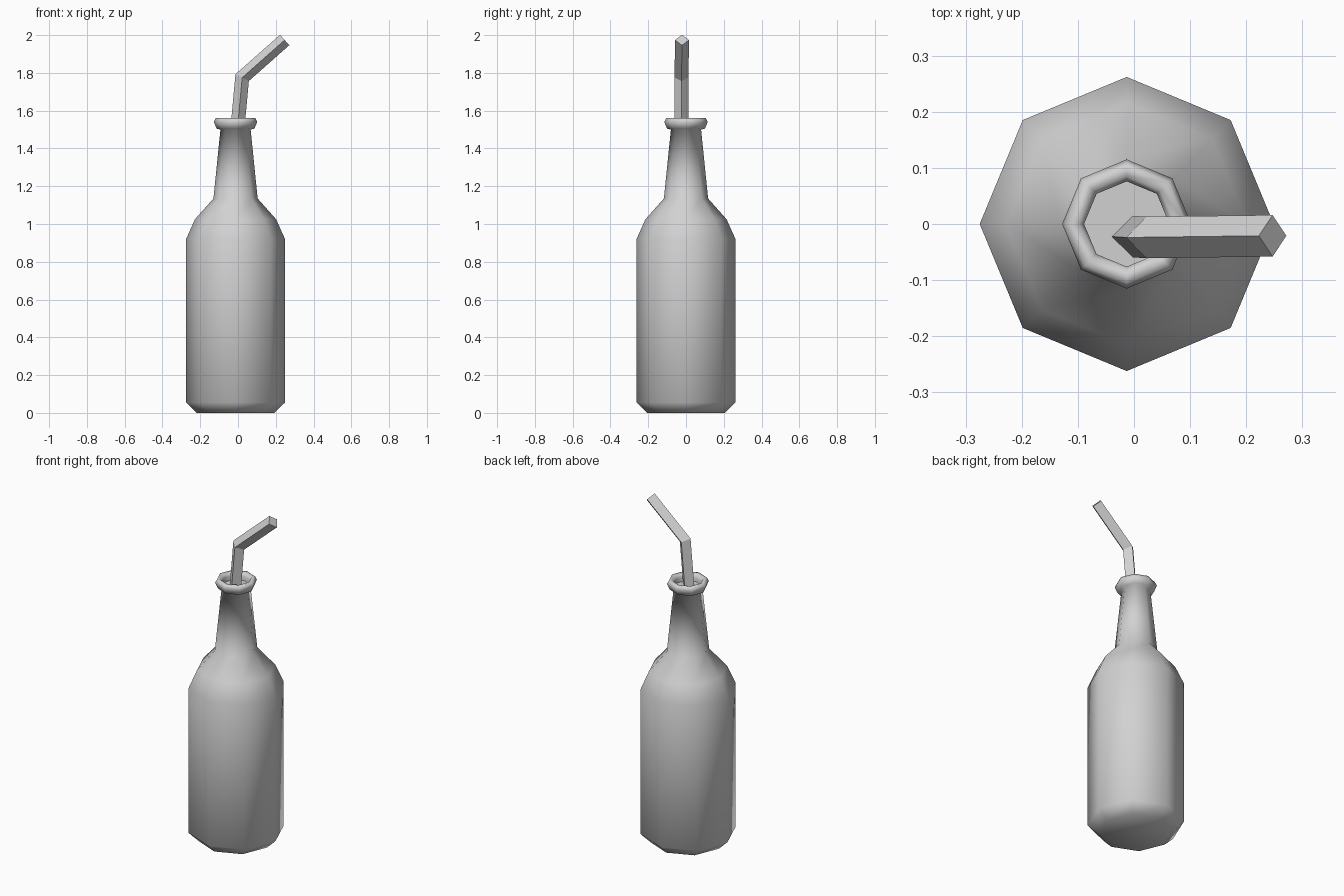
import bpy, bmesh, math
from mathutils import Vector

if "Cube" in bpy.data.objects:
    bpy.data.objects.remove(bpy.data.objects["Cube"])

SIDES = 8
CENTRE_X = -0.013

grey = bpy.data.materials.new("plain grey")
grey.use_nodes = True
colour = (0.64, 0.64, 0.64, 1)
grey.diffuse_color = colour
grey.node_tree.nodes["Principled BSDF"].inputs["Base Color"].default_value = colour


def skin_rings(name, rings, cap_start, cap_end, smooth):
    """Join successive rings of points with quads, optionally capping the ends."""
    bm = bmesh.new()
    loops = [[bm.verts.new(p) for p in ring] for ring in rings]
    n = len(loops[0])
    for a, b in zip(loops, loops[1:]):
        for i in range(n):
            j = (i + 1) % n
            bm.faces.new((a[i], a[j], b[j], b[i]))
    if cap_start:
        bm.faces.new(loops[0][::-1])
    if cap_end:
        bm.faces.new(loops[-1])
    for f in bm.faces:
        f.smooth = smooth
    mesh = bpy.data.meshes.new(name)
    bm.to_mesh(mesh)
    bm.free()
    mesh.materials.append(grey)
    obj = bpy.data.objects.new(name, mesh)
    bpy.context.collection.objects.link(obj)
    return obj


def circle(radius, z):
    return [(CENTRE_X + radius * math.cos(math.tau * i / SIDES),
             radius * math.sin(math.tau * i / SIDES), z) for i in range(SIDES)]


# Bottle: base, body, shoulder, neck, rolled lip and inner wall
profile = [(0.205, 0.0), (0.262, 0.055), (0.262, 0.92), (0.215, 1.025),
           (0.117, 1.135), (0.08, 1.5), (0.1, 1.505), (0.115, 1.54),
           (0.105, 1.56), (0.085, 1.557), (0.076, 1.54), (0.076, 1.51)]
skin_rings("bottle", [circle(r, z) for r, z in profile], True, False, True)

# Flat surface closing the inside of the mouth
skin_rings("mouth_floor", [circle(0.06, 1.515), circle(0.079, 1.515)][::-1],
           False, True, False)

# Bent straw: a square tube with one mitred elbow
path = [Vector(p) for p in ((-0.008, -0.022, 1.45), (0.022, -0.024, 1.775),
                            (0.247, -0.021, 1.974))]
lower = (path[1] - path[0]).normalized()
upper = (path[2] - path[1]).normalized()
half_diagonal = 0.037
rings = []
for point, tangent, stretch in ((path[0], lower, 1),
                                (path[1], (lower + upper).normalized(),
                                 1 / math.cos(lower.angle(upper) / 2)),
                                (path[2], upper, 1)):
    across = Vector((0, 1, 0)).cross(tangent).normalized() * half_diagonal * stretch
    side = Vector((0, half_diagonal, 0))
    rings.append([point + across, point + side, point - across, point - side])
skin_rings("straw", rings, True, True, False)
